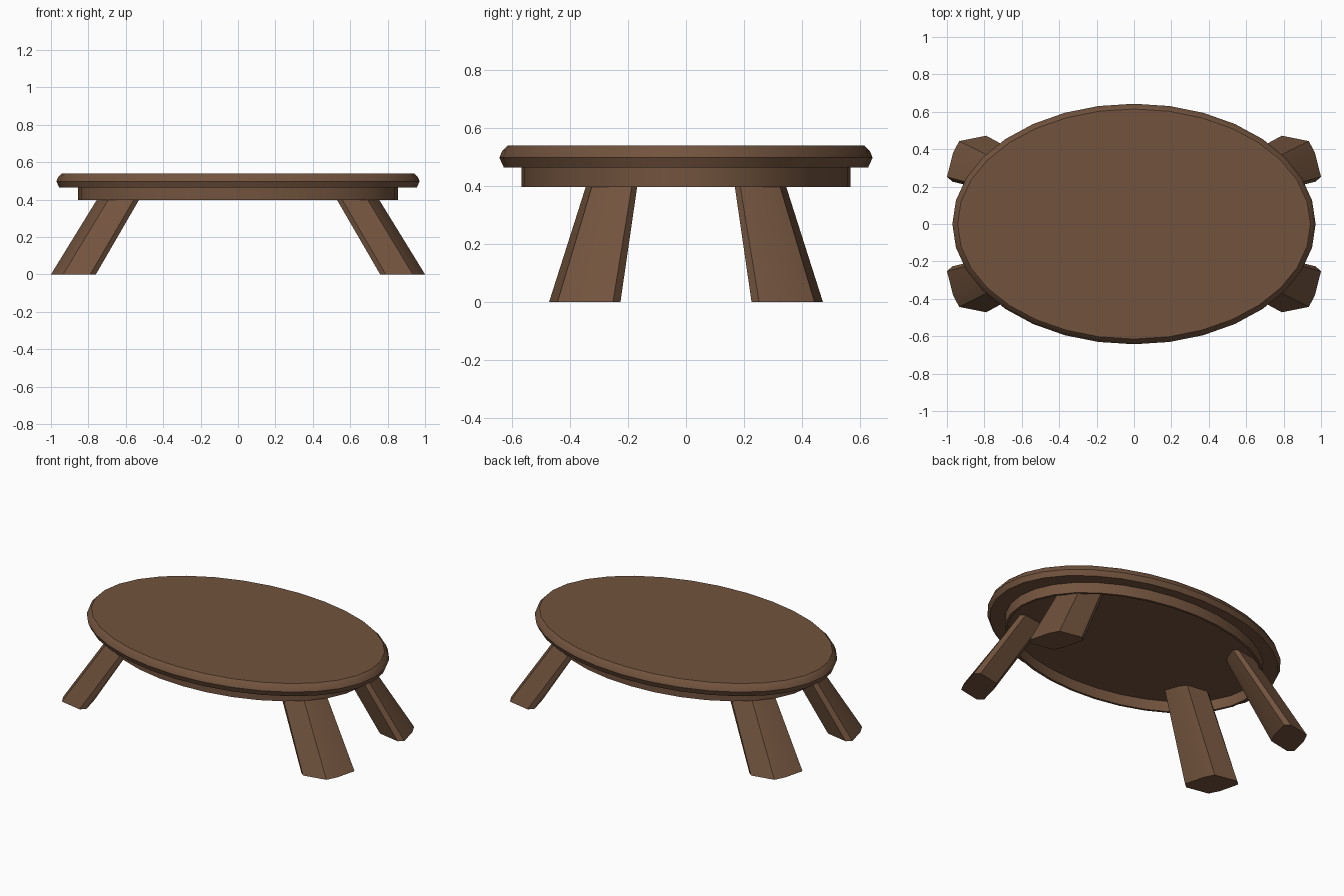
import bpy, bmesh, math

if "Cube" in bpy.data.objects:
    bpy.data.objects.remove(bpy.data.objects["Cube"])

wood = bpy.data.materials.new("brown_wood")
wood.diffuse_color = (0.17, 0.088, 0.048, 1)
wood.use_nodes = True
wood.node_tree.nodes["Principled BSDF"].inputs["Base Color"].default_value = wood.diffuse_color


def loft(name, rings, cap=True, closed=False):
    """Skin a stack of matching rings into one object."""
    bm = bmesh.new()
    vs = [[bm.verts.new(p) for p in r] for r in rings]
    n = len(rings[0])
    pairs = list(zip(vs, vs[1:])) + ([(vs[-1], vs[0])] if closed else [])
    for a, b in pairs:
        for i in range(n):
            j = (i + 1) % n
            bm.faces.new((a[i], a[j], b[j], b[i]))
    if cap:
        bm.faces.new(vs[0])
        bm.faces.new(vs[-1])
    bmesh.ops.recalc_face_normals(bm, faces=bm.faces)
    me = bpy.data.meshes.new(name)
    bm.to_mesh(me)
    bm.free()
    me.materials.append(wood)
    ob = bpy.data.objects.new(name, me)
    bpy.context.collection.objects.link(ob)
    bpy.ops.object.select_all(action='DESELECT')
    ob.select_set(True)
    bpy.context.view_layer.objects.active = ob
    bpy.ops.object.shade_smooth_by_angle(angle=math.radians(35))
    return ob


def oval(rx, ry, z, n=32):
    return [(rx * math.cos(math.tau * i / n), ry * math.sin(math.tau * i / n), z)
            for i in range(n)]


# Oval tabletop with a rounded rim
profile = [(0.015, 0.465), (0.0, 0.498), (0.01, 0.522), (0.028, 0.54)]
loft("tabletop", [oval(0.971 - d, 0.643 - d, z) for d, z in profile])

# Hollow oval apron under the top
t = 0.015
loft("apron", [oval(0.855, 0.567, 0.467), oval(0.855, 0.567, 0.397),
               oval(0.855 - t, 0.567 - t, 0.397), oval(0.855 - t, 0.567 - t, 0.467)],
     cap=False, closed=True)

# Splayed legs: chamfered square section, tapering towards the top
half = [(0.12, -0.097), (0.088, 0.03), (0.055, 0.094), (-0.09, 0.123)]
section = half + [(-x, -y) for x, y in half]


def leg_ring(sx, sy, z):
    f = z / 0.397
    cx, cy = 0.88 - 0.237 * f, 0.349 - 0.092 * f
    kx, ky = 1 - 0.06 * f, 1 - 0.28 * f
    return [(sx * (cx + kx * x), sy * (cy + ky * y), z) for x, y in section]


for sy, fb in ((-1, "front"), (1, "back")):
    for sx, lr in ((-1, "left"), (1, "right")):
        loft(f"{fb}_{lr}_leg", [leg_ring(sx, sy, 0), leg_ring(sx, sy, 0.466)])
